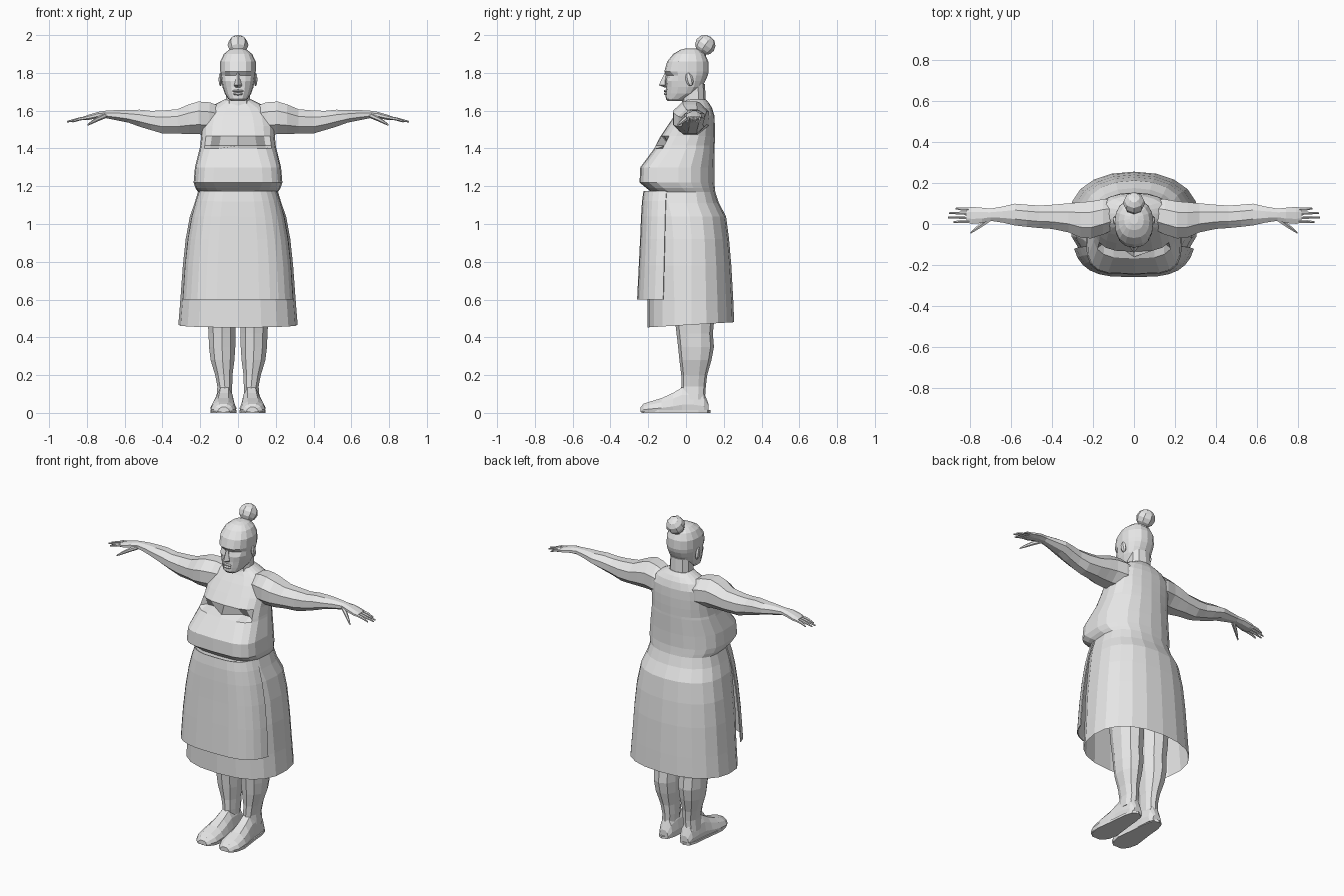
import bpy, bmesh, math
from mathutils import Vector, Matrix

clay = bpy.data.materials.new("light grey")
clay.diffuse_color = (0.8, 0.8, 0.8, 1)


def loft(name, rings, closed=True, caps=(True, True)):
    """Skin a list of equally long point rings."""
    bm = bmesh.new()
    rows = [[bm.verts.new(p) for p in r] for r in rings]
    n = len(rows[0])
    for a, b in zip(rows, rows[1:]):
        for i in range(n if closed else n - 1):
            j = (i + 1) % n
            bm.faces.new((a[i], a[j], b[j], b[i]))
    if closed and caps[0]:
        bm.faces.new(rows[0])
    if closed and caps[1]:
        bm.faces.new(rows[-1])
    bmesh.ops.recalc_face_normals(bm, faces=bm.faces)
    me = bpy.data.meshes.new(name)
    bm.to_mesh(me)
    bm.free()
    me.materials.append(clay)
    ob = bpy.data.objects.new(name, me)
    bpy.context.collection.objects.link(ob)
    return ob


def spow(v, e):
    return math.copysign(abs(v) ** e, v)


def oval(z, w, yf, yb, yc, n=20, ef=0.8, eb=0.9, cx=0, start=0.0, turn=1.0):
    """Horizontal section; angle 0 faces front, front and back differ in depth."""
    pts = []
    for i in range(n):
        a = start + math.tau * turn * i / n
        s, c = math.sin(a), math.cos(a)
        e = ef if c > 0 else eb
        depth = (yc - yf) if c > 0 else (yb - yc)
        pts.append(Vector((cx + w * spow(s, e), yc - depth * spow(c, e), z)))
    return pts


def section(x, y, z, ry, rz, n=8):
    """Section across the x axis, for arms and fingers."""
    return [Vector((x, y + ry * math.cos(math.tau * (i + .5) / n) * 1.06,
                    z + rz * math.sin(math.tau * (i + .5) / n) * 1.06)) for i in range(n)]


def ball(name, loc, scale, segs=8, rings=6, tilt=0):
    bm = bmesh.new()
    bmesh.ops.create_uvsphere(bm, u_segments=segs, v_segments=rings, radius=1)
    bm.transform(Matrix.Translation(loc) @ Matrix.Rotation(tilt, 4, 'X')
                 @ Matrix.Diagonal((*scale, 1)))
    me = bpy.data.meshes.new(name)
    bm.to_mesh(me)
    bm.free()
    me.materials.append(clay)
    bpy.context.collection.objects.link(bpy.data.objects.new(name, me))


# dress and torso: z, half width, front y, back y, middle y, front squareness
body = [
    (0.465, .316, -.205, .255, .03, .8), (0.60, .305, -.205, .25, .03, .8),
    (0.78, .292, -.205, .24, .03, .75), (0.92, .277, -.203, .228, .03, .75),
    (1.04, .255, -.20, .212, .02, .7), (1.11, .23, -.20, .175, .0, .65),
    (1.17, .212, -.185, .155, .0, .6), (1.19, .225, -.21, .153, -.02, .55),
    (1.22, .235, -.246, .15, -.04, .5), (1.30, .228, -.242, .15, -.04, .5),
    (1.40, .203, -.168, .152, .0, .6), (1.415, .20, -.16, .152, .0, .6),
    (1.465, .195, -.135, .153, .02, .65), (1.52, .195, -.098, .153, .03, .7),
    (1.575, .185, -.06, .15, .05, .75), (1.615, .155, -.03, .138, .05, .8),
    (1.64, .11, -.015, .122, .05, .9), (1.66, .07, -.01, .105, .05, .95),
]
rings = [oval(z, w, f, b, c, ef=e) for z, w, f, b, c, e in body]
for p in rings[0]:                       # hem dips to the front
    p.z += 0.06 * p.y
for p in rings[11]:                      # hollows over the bust
    if .06 < abs(p.x) < .16 and p.y < -.05:
        p.y = -.09
loft("dress_and_torso", rings, caps=(False, True))

# apron wrapped round the front of the skirt
apron = []
for z, w, f in [(.60, .300, -.256), (.78, .288, -.247), (.92, .272, -.24),
                (1.04, .250, -.235), (1.12, .228, -.23), (1.175, .208, -.222)]:
    apron.append(oval(z, w, f, .2, .02, n=13, ef=.62, start=-1.23, turn=2.46 * 13 / 12 / math.tau))
sheet = loft("apron", apron, closed=False)
mod = sheet.modifiers.new("thickness", 'SOLIDIFY')
mod.thickness = .006
mod.offset = 0

# neck and head
loft("neck", [oval(z, w, f, b, .045, n=10) for z, w, f, b in
              [(1.58, .085, -.03, .12), (1.65, .068, -.02, .105), (1.74, .064, -.025, .10)]])
skull = [(1.65, .035, -.095, -.02, -.06), (1.663, .052, -.107, .0, -.04),
         (1.69, .07, -.108, .05, .0), (1.725, .082, -.106, .085, .01),
         (1.757, .088, -.108, .102, .01), (1.785, .092, -.106, .115, .01),
         (1.807, .094, -.115, .12, .01), (1.86, .094, -.10, .118, .01),
         (1.90, .075, -.068, .10, .015), (1.922, .048, -.03, .075, .02),
         (1.93, .02, .0, .05, .025)]
rings = [oval(z, w, f, b, c, n=16, ef=.85) for z, w, f, b, c in skull]
for p in rings[5]:                       # eye sockets
    if .02 < abs(p.x) < .075 and p.y < -.03:
        p.y += .014
loft("head", rings)

# nose, lips and hair bun
loft("nose", [[(-w, y + d, z), (0, y, z), (w, y + d, z), (0, y + .04, z)] for z, w, y, d in
              [(1.722, .014, -.112, .012), (1.735, .021, -.143, .032),
               (1.765, .012, -.13, .02), (1.80, .008, -.113, .008)]])
ball("upper_lip", (0, -.106, 1.704), (.03, .012, .007))
ball("lower_lip", (0, -.105, 1.689), (.026, .012, .008))
ball("hair_bun", (0, .102, 1.948), (.055, .055, .052), 8, 6, -.6)
ball("bun_base", (0, .075, 1.905), (.038, .035, .035), 8, 4, -.6)

for side, s in (("right", -1), ("left", 1)):
    def mirror(rs):
        return [[Vector((s * p[0], p[1], p[2])) for p in r] for r in rs]

    # arm: x, y, z, depth radius, height radius
    arm = [(.08, .05, 1.55, .07, .07), (.15, .035, 1.558, .088, .088), (.21, .02, 1.562, .092, .088),
           (.26, .02, 1.555, .088, .08), (.32, .03, 1.543, .072, .066), (.40, .035, 1.54, .06, .062),
           (.46, .035, 1.548, .056, .052), (.52, .04, 1.56, .055, .046), (.58, .046, 1.57, .054, .034),
           (.64, .046, 1.576, .04, .028), (.70, .045, 1.58, .03, .02), (.74, .042, 1.577, .038, .017),
           (.79, .042, 1.565, .042, .014), (.815, .042, 1.56, .036, .01)]
    loft(side + "_arm", mirror([section(*a) for a in arm]))

    # fingers and thumb
    for i, (y, tip) in enumerate([(.014, .88), (.033, .905), (.052, .90), (.071, .87)]):
        y2 = .042 + (y - .042) * 1.15
        loft(f"{side}_finger_{i + 1}", mirror([
            section(.785, y, 1.565, .009, .009, 6), section(.84, (y + y2) / 2, 1.556, .008, .008, 6),
            section(tip, y2, 1.542, .004, .004, 6)]))
    loft(side + "_thumb", mirror([
        section(.70, .028, 1.575, .016, .014, 6), section(.745, -.005, 1.555, .013, .012, 6),
        section(.775, -.027, 1.538, .009, .009, 6), section(.797, -.044, 1.524, .004, .004, 6)]))

    # ear
    ball(side + "_ear", (s * .093, .018, 1.765), (.011, .02, .036), 6, 6, .25)

    # leg: z, half width, front y, back y, centre x
    leg = [(.07, .042, -.03, .10, .075), (.14, .041, -.025, .105, .07), (.20, .048, -.025, .112, .075),
           (.28, .066, -.035, .135, .082), (.35, .073, -.042, .148, .084), (.42, .074, -.05, .142, .085),
           (.50, .078, -.06, .15, .087), (.62, .082, -.07, .155, .09)]
    loft(side + "_leg", mirror([oval(z, w, f, b, .045, n=10, cx=cx, ef=.9) for z, w, f, b, cx in leg]))

    # shoe: y, half width, top height, centre x
    shoe = [(.118, .03, .05, .07), (.095, .043, .11, .07), (.04, .049, .135, .07), (-.02, .053, .135, .071),
            (-.07, .06, .105, .074), (-.13, .069, .078, .077), (-.19, .067, .06, .078),
            (-.225, .05, .048, .077), (-.24, .03, .03, .076)]
    loft(side + "_shoe", mirror([
        [(cx + w * u, y, .004 + (h - .004) * v) for u, v in
         [(-.92, 0), (-1, .3), (-.8, .7), (-.4, 1), (.4, 1), (.8, .7), (1, .3), (.92, 0)]]
        for y, w, h, cx in shoe]))

    # sole, slightly wider than the shoe at the heel
    outline = oval(0, .07, -.235, .13, -.10, n=14, ef=.75, eb=.7, cx=.076)
    for p in outline:
        if p.y > -.05:
            p.x = .073 + (p.x - .073) * .78
    loft(side + "_sole", mirror([outline, [p + Vector((0, 0, .014)) for p in outline]]))
